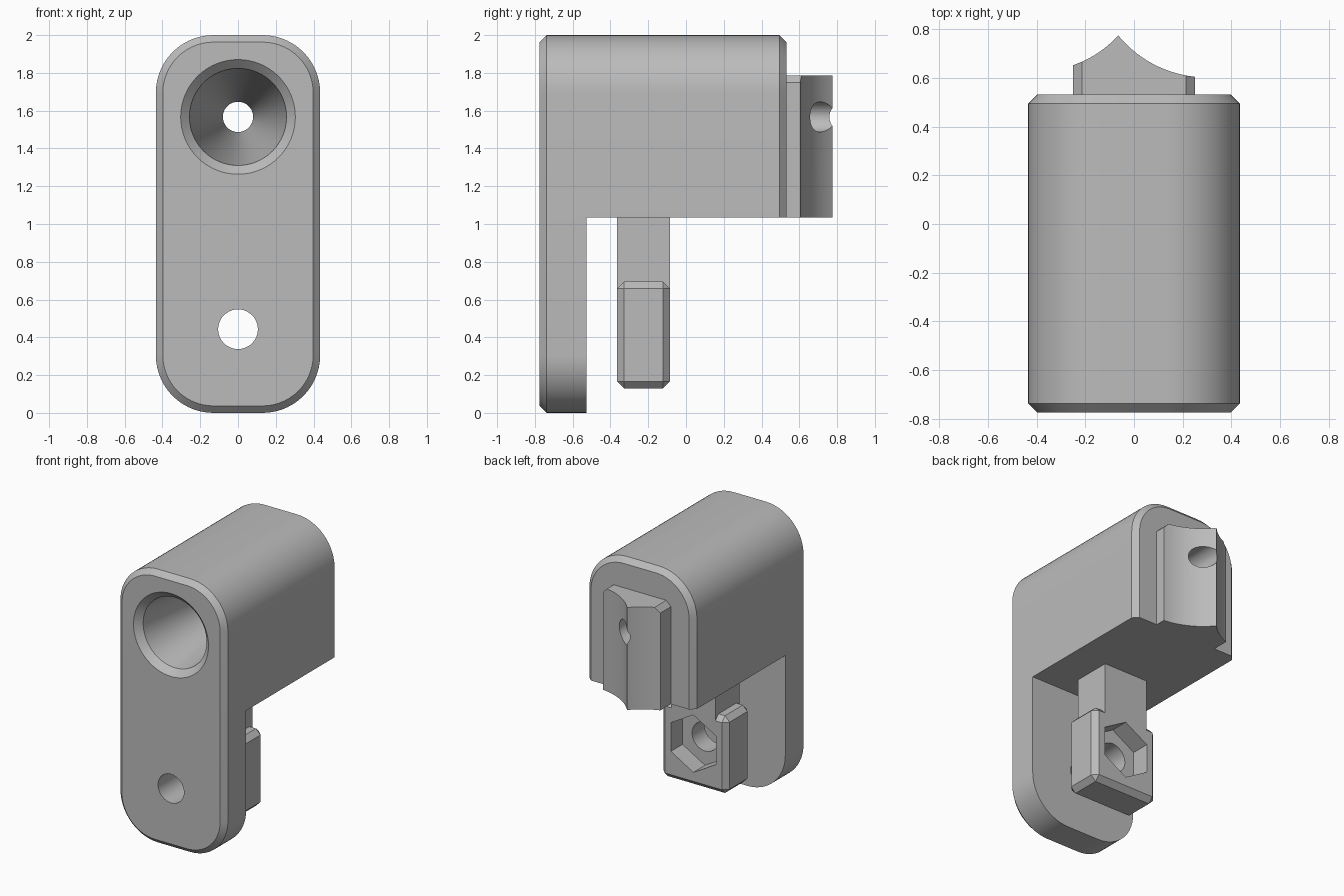
import bpy, bmesh
from math import cos, sin, pi, radians
from mathutils import Vector

if "Cube" in bpy.data.objects:
    bpy.data.objects.remove(bpy.data.objects["Cube"], do_unlink=True)

GRAY = (0.5, 0.5, 0.5, 1)
gray = bpy.data.materials.new("plain gray")
gray.use_nodes = True
gray.diffuse_color = GRAY
gray.node_tree.nodes["Principled BSDF"].inputs["Base Color"].default_value = GRAY


def make_object(name, bm):
    bmesh.ops.recalc_face_normals(bm, faces=bm.faces)
    mesh = bpy.data.meshes.new(name)
    bm.to_mesh(mesh)
    bm.free()
    mesh.materials.append(gray)
    obj = bpy.data.objects.new(name, mesh)
    bpy.context.collection.objects.link(obj)
    return obj


def loft(name, rings):
    """Closed solid through rings that share a point count."""
    bm = bmesh.new()
    loops = [[bm.verts.new(p) for p in ring] for ring in rings]
    n = len(loops[0])
    for a, b in zip(loops, loops[1:]):
        for i in range(n):
            j = (i + 1) % n
            bm.faces.new((a[i], a[j], b[j], b[i]))
    bm.faces.new(loops[0])
    bm.faces.new(loops[-1])
    return make_object(name, bm)


def box(name, low, high, chamfer=0):
    bm = bmesh.new()
    bmesh.ops.create_cube(bm, size=1)
    for v in bm.verts:
        v.co = [(l + h) / 2 + c * (h - l) for l, h, c in zip(low, high, v.co)]
    if chamfer:
        bmesh.ops.bevel(bm, geom=bm.edges[:], offset=chamfer, segments=1,
                        affect='EDGES', profile=0.5)
    return make_object(name, bm)


def circle(r, y, z, sides=64):
    return [(r * sin(2 * pi * i / sides), y, z + r * cos(2 * pi * i / sides))
            for i in range(sides)]


def rounded_ring(y, inset, steps=14):
    """Outline of the housing, seen from the front."""
    r = 0.305
    cx, cz = 0.435 - r, 1 - r
    ring = []
    for k, (sx, sz) in enumerate(((1, 1), (-1, 1), (-1, -1), (1, -1))):
        for i in range(steps + 1):
            a = pi / 2 * (k + i / steps)
            ring.append((sx * cx + (r - inset) * cos(a), y,
                         1 + sz * cz + (r - inset) * sin(a)))
    return ring


def sagged(p, q, sag, steps=14):
    """Points of a shallow concave arc from p to q."""
    p, q = Vector(p), Vector(q)
    d = q - p
    normal = Vector((d.y, -d.x)).normalized()
    return [p + d * t + normal * sag * 4 * t * (1 - t)
            for t in (i / steps for i in range(steps + 1))]


def combine(obj, other, operation):
    mod = obj.modifiers.new(operation, 'BOOLEAN')
    mod.operation, mod.solver, mod.object = operation, 'EXACT', other
    bpy.context.view_layer.objects.active = obj
    bpy.ops.object.modifier_apply(modifier=mod.name)


def discard(*objs):
    for o in objs:
        bpy.data.objects.remove(o, do_unlink=True)


C = 0.037
FRONT, BACK, LEDGE = -0.775, 0.532, 1.035

# Housing: chamfered rounded block with the lower rear cut away
housing = loft("housing", [rounded_ring(FRONT, C), rounded_ring(FRONT + C, 0),
                           rounded_ring(BACK - C, 0), rounded_ring(BACK, C)])
rear = box("rear_cutter", (-1, -0.527, -1), (1, 1, LEDGE))
combine(housing, rear, 'DIFFERENCE')

# Clamp tab: two concave faces meeting in a ridge, top corners chamfered
ridge = (-0.065, 0.775)
profile = [(-0.25, BACK)] + sagged((-0.25, 0.653), ridge, 0.014)
profile += sagged(ridge, (0.25, 0.605), 0.035)[1:] + [(0.25, BACK)]
TOP = 1.785
tab = loft("clamp_tab", [[(x, y, z) for x, y in profile] for z in (LEDGE, TOP)])
corner = 0.25 - C
mask = loft("tab_mask", [[(-0.25, y, 0), (0.25, y, 0), (0.25, y, TOP - C), (corner, y, TOP),
                          (-corner, y, TOP), (-0.25, y, TOP - C)] for y in (0, 1)])
combine(tab, mask, 'INTERSECT')

# Tapered bore through housing and tab
BORE = 1.567
bore = loft("bore_cutter", [circle(0.345, FRONT - 0.04, BORE), circle(0.257, FRONT + 0.045, BORE),
                            circle(0.08, 0.5, BORE), circle(0.08, 1, BORE)])
combine(housing, bore, 'DIFFERENCE')
combine(tab, bore, 'DIFFERENCE')

# Nut holder hanging from the ledge on a narrow neck
holder = box("nut_holder", (-0.268, -0.365, 0.13), (0.268, -0.085, 0.695), C)
neck = box("neck", (-0.178, -0.365, 0.5), (0.178, -0.085, LEDGE))
combine(holder, neck, 'UNION')

# Screw hole and hexagonal nut pocket
SCREW = 0.443
screw = loft("screw_cutter", [circle(0.105, y, SCREW) for y in (-1, 0.2)])
pocket = loft("pocket_cutter", [circle(0.21, y, SCREW, 6) for y in (-0.22, 0.1)])
combine(housing, screw, 'DIFFERENCE')
combine(holder, pocket, 'DIFFERENCE')
combine(holder, screw, 'DIFFERENCE')
discard(rear, mask, bore, neck, screw, pocket)

# Smooth curved walls, keep chamfers crisp
bpy.ops.object.select_all(action='DESELECT')
for o in (housing, tab, holder):
    o.select_set(True)
bpy.context.view_layer.objects.active = housing
bpy.ops.object.shade_smooth_by_angle(angle=radians(25))
